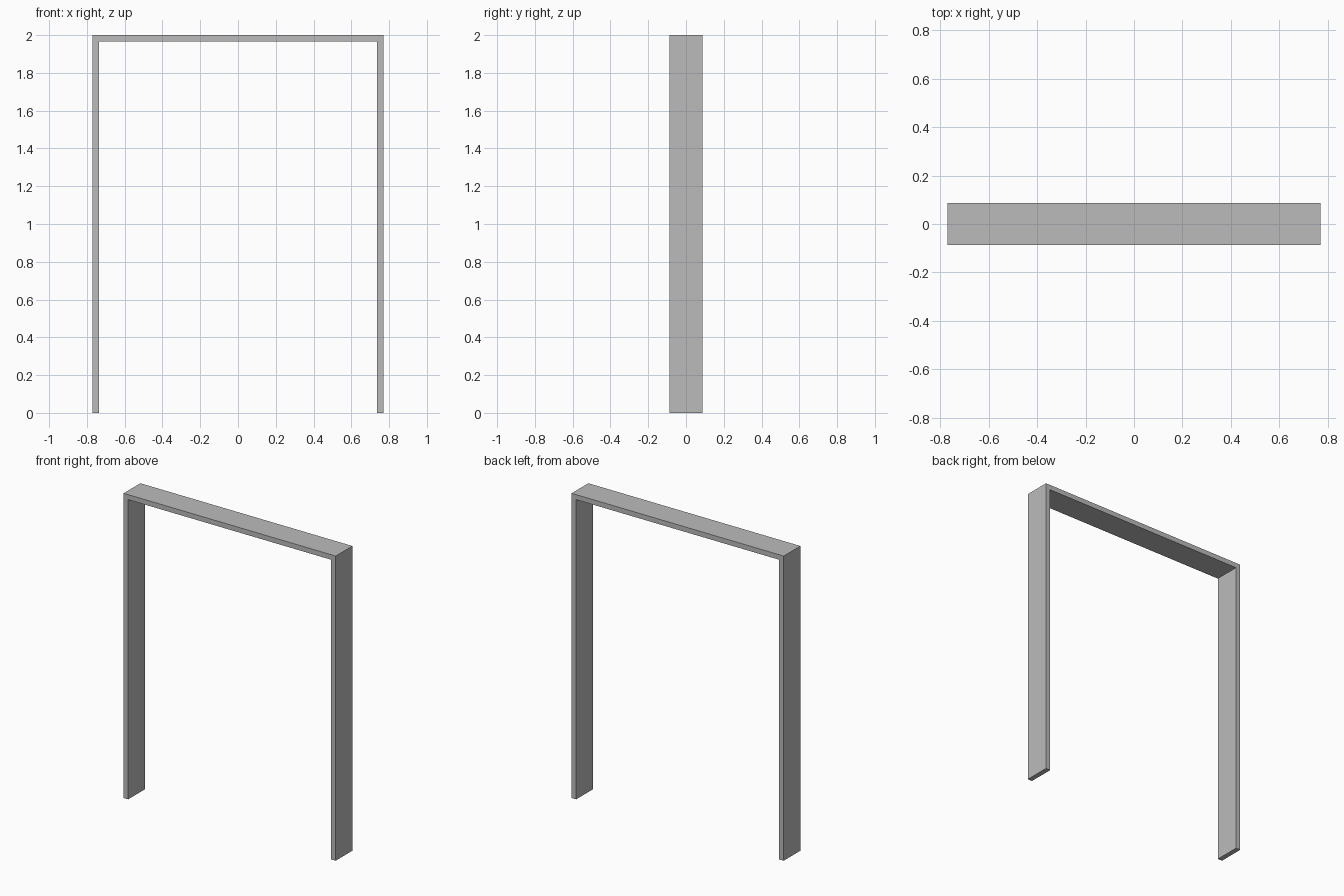
import bpy
import bmesh

if "Cube" in bpy.data.objects:
    bpy.data.objects.remove(bpy.data.objects["Cube"])

HALF_W, HEIGHT, DEPTH, THICK = 0.77, 2.0, 0.173, 0.033
inner, under = HALF_W - THICK, HEIGHT - THICK

# Frame outline: two legs joined by a head board, as one U-shaped profile
right_half = [(inner, under), (inner, 0), (HALF_W, 0), (HALF_W, HEIGHT)]
profile = right_half + [(-x, z) for x, z in reversed(right_half)]

# Extrude the outline through the depth of the frame
bm = bmesh.new()
face = bm.faces.new([bm.verts.new((x, -DEPTH / 2, z)) for x, z in profile])
result = bmesh.ops.extrude_face_region(bm, geom=[face], use_keep_orig=True)
moved = [v for v in result["geom"] if isinstance(v, bmesh.types.BMVert)]
bmesh.ops.translate(bm, verts=moved, vec=(0, DEPTH, 0))
bmesh.ops.recalc_face_normals(bm, faces=bm.faces[:])

mesh = bpy.data.meshes.new("door_frame")
bm.to_mesh(mesh)
bm.free()
bpy.context.collection.objects.link(bpy.data.objects.new("door_frame", mesh))

# Mid-grey finish
grey = bpy.data.materials.new("mid_grey")
grey.diffuse_color = (0.5, 0.5, 0.5, 1)
grey.use_nodes = True
grey.node_tree.nodes["Principled BSDF"].inputs["Base Color"].default_value = grey.diffuse_color
mesh.materials.append(grey)
